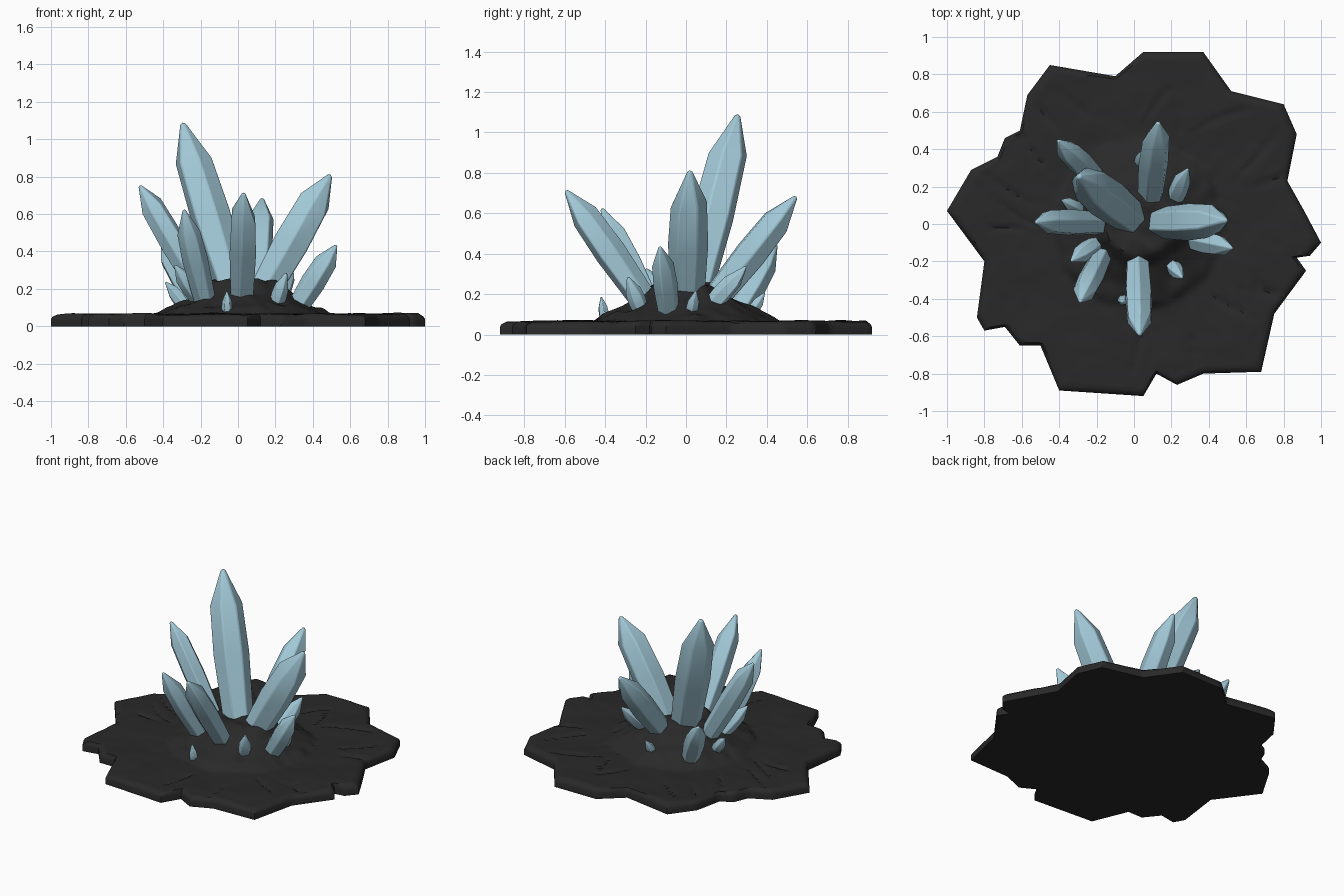
import bpy
import bmesh
import math
import random
from mathutils import Vector, noise

random.seed(4)

old = bpy.data.objects.get("Cube")
if old:
    bpy.data.objects.remove(old, do_unlink=True)


def make_material(name, colour):
    mat = bpy.data.materials.new(name)
    mat.use_nodes = True
    mat.diffuse_color = colour
    mat.node_tree.nodes["Principled BSDF"].inputs["Base Color"].default_value = colour
    return mat


rock_black = make_material("rock black", (0.022, 0.022, 0.022, 1))
ice_blue = make_material("ice blue", (0.36, 0.58, 0.68, 1))


def finish(bm, name, material, angle):
    bmesh.ops.recalc_face_normals(bm, faces=bm.faces)
    mesh = bpy.data.meshes.new(name)
    bm.to_mesh(mesh)
    bm.free()
    mesh.materials.append(material)
    obj = bpy.data.objects.new(name, mesh)
    bpy.context.collection.objects.link(obj)
    bpy.ops.object.select_all(action="DESELECT")
    obj.select_set(True)
    bpy.context.view_layer.objects.active = obj
    bpy.ops.object.shade_smooth_by_angle(angle=math.radians(angle))
    return obj


def bridge(bm, lower, upper):
    count = len(lower)
    for i in range(count):
        j = (i + 1) % count
        bm.faces.new((lower[i], lower[j], upper[j], upper[i]))


# Jagged outline of the rock slab, in hundredths
OUTLINE = [(100, -10), (91, 7), (82, 23), (87, 48), (80, 64), (52, 71),
           (37, 92), (5, 92), (-10, 79), (-45, 85), (-57, 69), (-61, 50),
           (-69, 46), (-73, 36), (-87, 29), (-100, 7), (-80, -20),
           (-84, -50), (-80, -57), (-69, -55), (-61, -65), (-50, -65),
           (-40, -89), (5, -92), (12, -80), (23, -86), (37, -80),
           (68, -79), (75, -48), (92, -25), (87, -18), (94, -17)]


def resample(points, step):
    result = []
    for a, b in zip(points, points[1:] + points[:1]):
        a, b = Vector(a) / 100, Vector(b) / 100
        pieces = max(2, round((b - a).length / step))
        result += [a.lerp(b, k / pieces) for k in range(pieces)]
    return result


# Radius and height of the mound above the slab
MOUND = [(0, 0.17), (0.1, 0.18), (0.17, 0.18), (0.24, 0.11), (0.34, 0.06),
         (0.41, 0.03), (0.46, 0)]
# Surface cracks: start angle, start radius, length, bend
CRACKS = [(random.uniform(0, math.tau), random.uniform(0.5, 0.65),
           random.uniform(0.2, 0.4), random.uniform(-0.3, 0.3)) for _ in range(16)]


def mound_height(radius):
    for (r0, h0), (r1, h1) in zip(MOUND, MOUND[1:]):
        if radius <= r1:
            t = (radius - r0) / (r1 - r0)
            return h0 + (h1 - h0) * t
    return 0


def rock_height(x, y):
    spot = Vector((x, y, 0))
    radius = math.hypot(x - 0.03, y)
    wobble = 0.03 * noise.noise(spot * 6)
    height = 0.066 + mound_height(max(0, radius + wobble))
    height += 0.008 * noise.noise(spot * 4) + 0.003 * noise.noise(spot * 13)
    if radius < 0.45:
        height += 0.016 * noise.noise(spot * 11)
    for angle, start, length, bend in CRACKS:
        along = (radius - start) / length
        if 0 < along < 1:
            turn = math.atan2(y, x) - angle - bend * along
            turn = (turn + math.pi) % math.tau - math.pi
            width = 0.02 * math.sin(math.pi * along)
            height -= 0.014 * max(0, 1 - abs(turn * radius) / width)
    return height


# Rock slab with its mound: concentric rings, rounded rim, flat underside
def build_rock():
    bm = bmesh.new()
    outline = resample(OUTLINE, 0.03)
    rings = [[bm.verts.new((p.x, p.y, 0)) for p in outline]]
    for scale, level in ((1, 0.038), (0.992, 0.051)):
        rings.append([bm.verts.new((p.x * scale, p.y * scale, level)) for p in outline])
    steps = 44
    for k in range(steps):
        f = 0.975 * (1 - k / steps)
        ring = []
        for p in outline:
            # Inner rings relax from the jagged outline to a circle
            q = p.lerp(p.normalized() * 0.85, (1 - f) ** 0.7) * f
            ring.append(bm.verts.new((q.x, q.y, rock_height(q.x, q.y))))
        rings.append(ring)
    for lower, upper in zip(rings, rings[1:]):
        bridge(bm, lower, upper)
    top = bm.verts.new((0, 0, rock_height(0, 0)))
    for a, b in zip(rings[-1], rings[-1][1:] + rings[-1][:1]):
        bm.faces.new((a, b, top))
    bm.faces.new(rings[0][::-1])
    finish(bm, "rock_base", rock_black, 50)


# Six-sided crystal with a lopsided point and softened edges
def build_crystal(name, base, tip, radius):
    base, tip = Vector(base) / 100, Vector(tip) / 100
    axis = (tip - base).normalized()
    base -= axis * min(0.07, base.z * 0.4)
    length = (tip - base).length
    turn = axis.to_track_quat("Z", "Y")
    spin = random.uniform(0, 1)
    shoulder = length - min(radius * 2, length * 0.45)
    lean = [random.uniform(-0.3, 0.3) * radius for _ in range(6)]
    spread = [random.uniform(0.92, 1.08) for _ in range(6)]
    bm = bmesh.new()
    rings = []
    for level, width, slant in ((0, 0.85, 0), (shoulder * 0.6, 1.03, 0),
                                (shoulder, 0.93, 1), (length - radius * 0.2, 0.16, 0)):
        ring = []
        for i in range(6):
            a = spin + i * math.tau / 6
            r = radius * width * spread[i]
            local = Vector((r * math.cos(a), r * math.sin(a), level + slant * lean[i]))
            ring.append(bm.verts.new(base + turn @ local))
        rings.append(ring)
    for lower, upper in zip(rings, rings[1:]):
        bridge(bm, lower, upper)
    bm.faces.new(rings[0][::-1])
    point = bm.verts.new(tip)
    for i in range(6):
        bm.faces.new((rings[-1][i], rings[-1][(i + 1) % 6], point))
    obj = finish(bm, name, ice_blue, 40)
    soft = obj.modifiers.new("soft edges", "BEVEL")
    soft.width = radius * 0.14
    soft.segments = 2
    soft.limit_method = "ANGLE"
    soft.angle_limit = math.radians(25)


# Name, root and point in hundredths, radius
CRYSTALS = [
    ("tall_crystal", (-2, 4, 20), (-30, 26, 110), 0.11),
    ("left_crystal", (15, 1, 20), (50, 2, 82), 0.1),
    ("front_crystal", (2, -22, 18), (3, -60, 72), 0.078),
    ("front_right_crystal", (-18, -19, 17), (-29, -42, 63), 0.068),
    ("right_crystal", (-20, 0, 20), (-53, 1, 76), 0.072),
    ("back_crystal", (9, 16, 20), (13, 55, 69), 0.078),
    ("back_right_crystal", (-22, 26, 12), (-41, 45, 45), 0.065),
    ("low_left_crystal", (33, -9, 12), (53, -13, 44), 0.062),
    ("back_left_crystal", (22, 13, 15), (29, 30, 34), 0.05),
    ("low_right_crystal", (-22, -12, 16), (-34, -20, 33), 0.05),
    ("front_left_shard", (21, -23, 14), (26, -29, 29), 0.043),
    ("front_shard", (-6, -40, 8), (-6, -42, 19), 0.027),
    ("right_shard", (-31, 9, 14), (-39, 13, 24), 0.038),
    ("left_shard", (33, 3, 12), (39, 5, 22), 0.035),
    ("back_shard", (3, 33, 12), (4, 39, 21), 0.03),
]

build_rock()
for crystal in CRYSTALS:
    build_crystal(*crystal)
